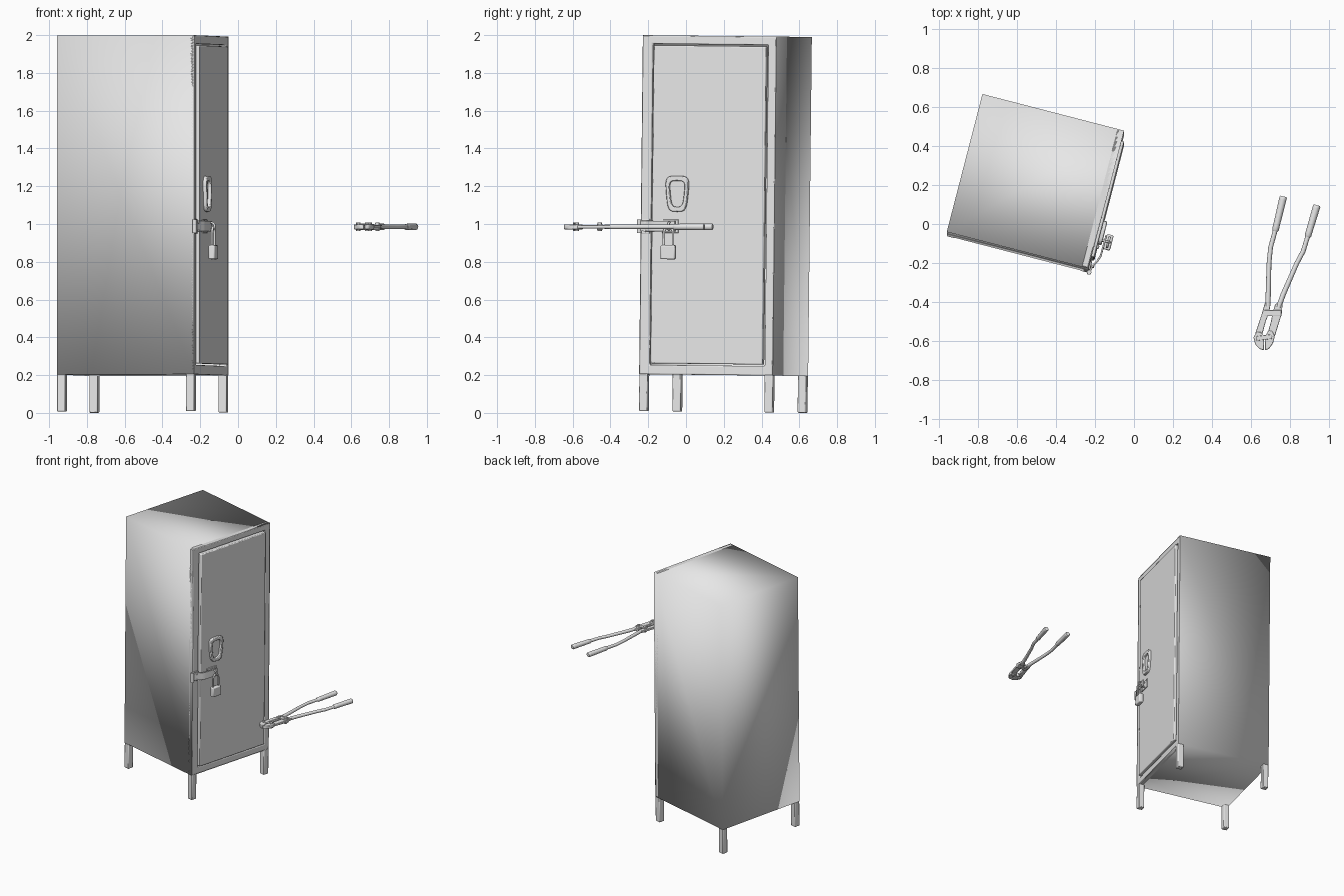
import bpy, bmesh, math
from mathutils import Matrix, Vector

if "Cube" in bpy.data.objects:
    bpy.data.objects.remove(bpy.data.objects["Cube"])

grey = bpy.data.materials.new("grey_metal")
grey.diffuse_color = (0.8, 0.8, 0.8, 1)
grey.use_nodes = True
grey.node_tree.nodes["Principled BSDF"].inputs["Base Color"].default_value = grey.diffuse_color

# Locker frame: turned about z and leaning back very slightly
LOCKER = (Matrix.Translation((-0.505, 0.208, 1)) @ Matrix.Rotation(-0.011, 4, 'X')
          @ Matrix.Rotation(math.radians(-14.5), 4, 'Z') @ Matrix.Translation((0, 0, -1)))
# Maps drawing plane (across door, up) with depth pointing out of the door
DOOR_SIDE = LOCKER @ Matrix(((0, 0, 1, 0), (1, 0, 0, 0), (0, 1, 0, 0), (0, 0, 0, 1)))
WORLD = Matrix.Identity(4)


def finish(name, bm, mat, bevel=0.0, angle=40):
    bmesh.ops.recalc_face_normals(bm, faces=bm.faces)
    me = bpy.data.meshes.new(name)
    bm.to_mesh(me)
    bm.free()
    me.transform(mat)
    me.materials.append(grey)
    ob = bpy.data.objects.new(name, me)
    bpy.context.collection.objects.link(ob)
    bpy.ops.object.select_all(action='DESELECT')
    ob.select_set(True)
    bpy.context.view_layer.objects.active = ob
    if angle >= 180:
        bpy.ops.object.shade_smooth()
    else:
        bpy.ops.object.shade_smooth_by_angle(angle=math.radians(angle))
    if bevel:
        b = ob.modifiers.new("bevel", 'BEVEL')
        b.width, b.segments, b.limit_method = bevel, 2, 'ANGLE'
    return ob


def prism(name, outer, z0, z1, mat, inner=None, bevel=0.0, angle=40):
    """Extruded outline, with an optional matching hole outline."""
    bm = bmesh.new()
    loops = [[bm.verts.new((x, y, z)) for x, y in pts]
             for pts in ([outer, inner] if inner else [outer]) for z in (z0, z1)]
    n = len(outer)

    def bridge(a, b):
        for i in range(n):
            j = (i + 1) % n
            bm.faces.new((a[i], a[j], b[j], b[i]))
    bridge(loops[0], loops[1])
    if inner:
        bridge(loops[2], loops[3])
        bridge(loops[0], loops[2])
        bridge(loops[1], loops[3])
    else:
        bm.faces.new(loops[0])
        bm.faces.new(loops[1])
    return finish(name, bm, mat, bevel, angle)


def rect(x0, x1, y0, y1):
    return [(x0, y0), (x1, y0), (x1, y1), (x0, y1)]


def circle(x, y, r, n=16):
    return [(x + r * math.cos(2 * math.pi * i / n), y + r * math.sin(2 * math.pi * i / n))
            for i in range(n)]


def rounded_trapezoid(cx, cy, w_low, w_high, h, n=32):
    pts = []
    for i in range(n):
        c, s = math.cos(2 * math.pi * i / n), math.sin(2 * math.pi * i / n)
        x, y = [math.copysign(abs(k) ** 0.5, k) for k in (c, s)]
        w = w_low + (w_high - w_low) * (y + 1) / 2
        pts.append((cx + w * x, cy + h * y))
    return pts


def tube(name, pts, r, mat, radii=None):
    cu = bpy.data.curves.new(name, 'CURVE')
    cu.dimensions = '3D'
    cu.bevel_depth, cu.bevel_resolution, cu.use_fill_caps = r, 3, True
    sp = cu.splines.new('POLY')
    sp.points.add(len(pts) - 1)
    for i, p in enumerate(pts):
        sp.points[i].co = (*(mat @ Vector(p)), 1)
        sp.points[i].radius = radii[i] if radii else 1
    sp.use_smooth = True
    cu.materials.append(grey)
    ob = bpy.data.objects.new(name, cu)
    bpy.context.collection.objects.link(ob)


# Locker shell, open on the door side, softly shaded
U, V, LOW, TOP = 0.375, 0.365, 0.2, 1.995
bm = bmesh.new()
bmesh.ops.create_cube(bm, size=1)
for v in bm.verts:
    v.co = (v.co.x * 2 * U, v.co.y * 2 * V, LOW + (v.co.z + 0.5) * (TOP - LOW))
bm.faces.ensure_lookup_table()
bmesh.ops.delete(bm, geom=[f for f in bm.faces if f.calc_center_median().x > 0.3],
                 context='FACES_ONLY')
finish("locker_shell", bm, LOCKER, angle=180)

# Door frame and door
prism("door_frame", rect(-V, V, LOW, TOP), U - 0.04, U, DOOR_SIDE,
      inner=rect(-0.31, 0.32, 0.25, 1.95), bevel=0.006)
prism("door", rect(-0.302, 0.312, 0.258, 1.942), U - 0.03, U + 0.014, DOOR_SIDE, bevel=0.006)

# Legs
for su in (-1, 1):
    for sv in (-1, 1):
        x, y, h = su * (U - 0.0225), sv * (V - 0.0225), 0.0225
        prism("leg", rect(x - h, x + h, y - h, y + h), 0.005, LOW + 0.005, LOCKER, bevel=0.005)

# Door handle ring with a shallow cup
prism("handle_ring", rounded_trapezoid(-0.162, 1.157, 0.05, 0.068, 0.095), U + 0.005, U + 0.032,
      DOOR_SIDE, inner=rounded_trapezoid(-0.162, 1.157, 0.031, 0.046, 0.069), bevel=0.005)

# Hasp: hinge pin, bent strap and mounting plate
strap = [(0.377, -0.372), (0.384, -0.335), (0.402, -0.305), (0.412, -0.275), (0.414, -0.165)]
prism("hasp_strap", strap + [(u + 0.009, v - 0.003) for u, v in reversed(strap)],
      0.957, 1.013, LOCKER, bevel=0.002)
prism("hasp_hinge", circle(0.38, -0.372, 0.012), 0.947, 1.02, LOCKER)
prism("hasp_plate", rect(-0.36, -0.315, 0.945, 1.022), U - 0.002, U + 0.006, DOOR_SIDE, bevel=0.002)
prism("staple_plate", rect(-0.245, -0.155, 0.95, 1.02), U + 0.012, U + 0.02, DOOR_SIDE, bevel=0.002)
for v, z in ((-0.338, 0.96), (-0.338, 1.005), (-0.235, 1.01), (-0.165, 1.01)):
    prism("hasp_screw", circle(v, z, 0.007, 10), U, U + 0.023, DOOR_SIDE)
arc = [math.pi * i / 10 for i in range(11)]
tube("staple", [(0.385, -0.197, 0.966)]
     + [(0.425 + 0.02 * math.sin(a), -0.197, 0.985 - 0.019 * math.cos(a)) for a in arc]
     + [(0.385, -0.197, 1.004)], 0.006, LOCKER)

# Padlock
prism("padlock_body", rect(-0.237, -0.157, 0.81, 0.885), 0.42, 0.455, DOOR_SIDE, bevel=0.007)
tube("padlock_shackle", [(0.437, -0.172, 0.88)]
     + [(0.437, -0.197 + 0.025 * math.cos(a), 0.952 + 0.028 * math.sin(a)) for a in arc]
     + [(0.437, -0.222, 0.88)], 0.0065, LOCKER)

# Bolt cutter: arms and grips
Z = 0.985
arms = {"left": [(0.686, -0.42), (0.688, -0.36), (0.692, -0.20), (0.70, -0.12), (0.726, -0.025), (0.762, 0.125)],
        "right": [(0.74, -0.43), (0.765, -0.36), (0.835, -0.20), (0.867, -0.14), (0.893, -0.055), (0.933, 0.08)]}
for side, path in arms.items():
    p = [Vector((x, y, Z)) for x, y in path]
    tube(side + "_arm", p[:5], 0.012, WORLD, radii=[1.1, 1.1, 1, 1, 1])
    d = (p[5] - p[4]).normalized()
    tube(side + "_grip", [p[4] - d * 0.012, p[4] - d * 0.004, p[4] + d * 0.02, p[5],
                          p[5] + d * 0.012, p[5] + d * 0.017],
         0.019, WORLD, radii=[0.7, 0.9, 0.9, 1, 1, 0.8])

# Bolt cutter: levers, jaws, straps and bolts
levers = {"left": [(0.615, -0.58), (0.655, -0.575), (0.675, -0.50), (0.692, -0.455),
                   (0.70, -0.41), (0.672, -0.40), (0.655, -0.46)],
          "right": [(0.722, -0.575), (0.757, -0.46), (0.762, -0.40), (0.724, -0.41),
                    (0.710, -0.455), (0.702, -0.50), (0.682, -0.57)]}
jaws = {"left": [(0.667, -0.647), (0.644, -0.641), (0.622, -0.618), (0.612, -0.582),
                 (0.626, -0.555), (0.648, -0.552), (0.664, -0.57), (0.666, -0.605)],
        "right": [(0.671, -0.647), (0.692, -0.64), (0.712, -0.612), (0.722, -0.575),
                  (0.71, -0.55), (0.69, -0.545), (0.674, -0.57), (0.671, -0.605)]}
for side in ("left", "right"):
    prism(side + "_lever", levers[side], Z - 0.009, Z + 0.009, WORLD, bevel=0.003)
    prism(side + "_jaw", jaws[side], Z - 0.013, Z + 0.013, WORLD, bevel=0.004)
for s in (-1, 1):
    z0, z1 = sorted((Z + s * 0.008, Z + s * 0.016))
    prism("lever_strap", rect(0.668, 0.755, -0.472, -0.442), z0, z1, WORLD, bevel=0.002)
    z0, z1 = sorted((Z + s * 0.012, Z + s * 0.017))
    prism("jaw_strap", [(0.628, -0.598), (0.708, -0.588), (0.708, -0.565), (0.628, -0.575)],
          z0, z1, WORLD, bevel=0.002)
for x, y in ((0.684, -0.457), (0.738, -0.457), (0.637, -0.586), (0.698, -0.578)):
    prism("pivot_bolt", circle(x, y, 0.011, 12), Z - 0.022, Z + 0.022, WORLD)
